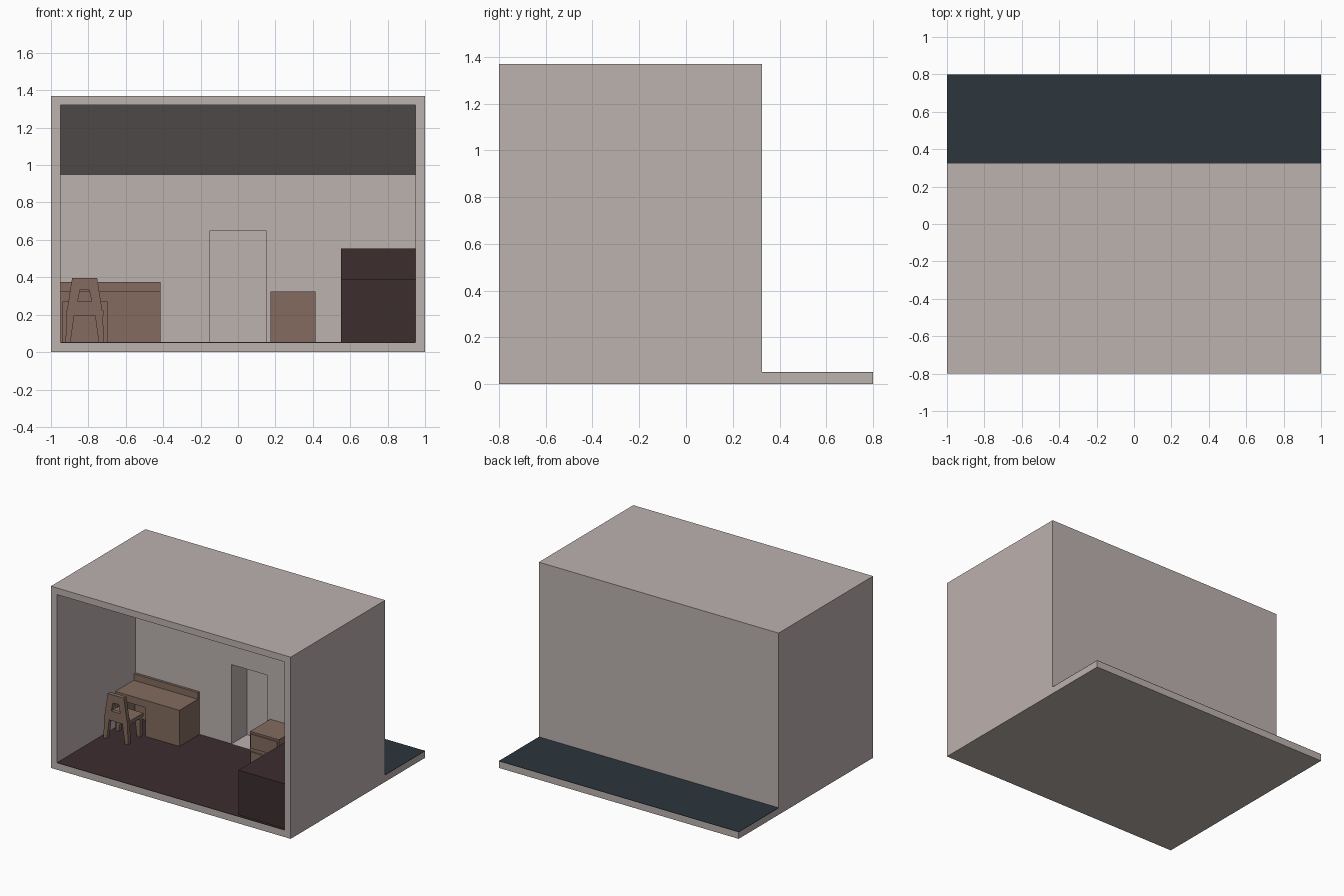
import bpy
import bmesh

if "Cube" in bpy.data.objects:
    bpy.data.objects.remove(bpy.data.objects["Cube"], do_unlink=True)


def material(name, srgb):
    rgba = [((c / 255 + 0.055) / 1.055) ** 2.4 for c in srgb] + [1.0]
    m = bpy.data.materials.new(name)
    m.use_nodes = True
    m.diffuse_color = rgba
    m.node_tree.nodes["Principled BSDF"].inputs["Base Color"].default_value = rgba
    return m


plaster = material("warm grey plaster", (188, 178, 175))
wood = material("brown wood", (131, 107, 95))
maroon = material("dark maroon", (60, 45, 47))
slate = material("dark slate blue", (45, 54, 60))


def prism(name, outline, axis, lo, hi, mat):
    """Extrude a yz outline along x, or an xz outline along y."""
    bm = bmesh.new()
    place = (lambda p, t: (t, *p)) if axis == "x" else (lambda p, t: (p[0], t, p[1]))
    face = bm.faces.new([bm.verts.new(place(p, lo)) for p in outline])
    grown = bmesh.ops.extrude_face_region(bm, geom=[face])["geom"]
    shift = (hi - lo, 0, 0) if axis == "x" else (0, hi - lo, 0)
    bmesh.ops.translate(bm, vec=shift,
                        verts=[v for v in grown if isinstance(v, bmesh.types.BMVert)])
    bmesh.ops.recalc_face_normals(bm, faces=bm.faces)
    mesh = bpy.data.meshes.new(name)
    bm.to_mesh(mesh)
    bm.free()
    mesh.materials.append(mat)
    obj = bpy.data.objects.new(name, mesh)
    bpy.context.collection.objects.link(obj)
    return obj


def box(name, x, y, z, mat):
    outline = [(x[0], z[0]), (x[1], z[0]), (x[1], z[1]), (x[0], z[1])]
    return prism(name, outline, "y", y[0], y[1], mat)


def cut(obj, cutter):
    """Subtract the cutter, then discard it."""
    mod = obj.modifiers.new("cut", "BOOLEAN")
    mod.operation = "DIFFERENCE"
    mod.solver = "EXACT"
    mod.object = cutter
    bpy.context.view_layer.objects.active = obj
    bpy.ops.object.modifier_apply(modifier=mod.name)
    bpy.data.objects.remove(cutter, do_unlink=True)


FLOOR = 0.05
FRONT, WALL, BACK, END = -0.8, 0.134, 0.325, 0.8

# Room shell: L-shaped side profile, hollowed under a sloping ceiling
shell = prism("room_shell", [(FRONT, 0), (END, 0), (END, FLOOR), (BACK, FLOOR),
                             (BACK, 1.37), (FRONT, 1.37)], "x", -1, 1, plaster)
cut(shell, prism("room_cutter", [(FRONT - 0.1, FLOOR), (WALL, FLOOR), (WALL, 0.95),
                                 (-0.53, 1.32), (FRONT - 0.1, 1.32)],
                 "x", -0.95, 0.95, plaster))
cut(shell, box("door_cutter", (-0.15, 0.15), (0, BACK - 0.005), (FLOOR, 0.65), plaster))

# Floor coverings
box("carpet", (-0.95, 0.95), (FRONT, WALL), (FLOOR, FLOOR + 0.003), maroon)
box("rear_floor", (-1, 1), (BACK, END), (FLOOR, FLOOR + 0.003), slate)

# Desk with knee space and a back board
desk = box("desk", (-0.95, -0.415), (-0.105, WALL), (FLOOR, 0.325), wood)
cut(desk, box("knee_cutter", (-0.935, -0.7), (-0.2, 0.11), (0, 0.27), wood))
box("desk_back_board", (-0.95, -0.415), (0.115, WALL), (0.325, 0.375), wood)

# Chair: the outlines are given from its centre line and mirrored
CHAIR_X = -0.82


def mirrored(half):
    right = [(CHAIR_X + x, z) for x, z in half]
    left = [(CHAIR_X - x, z) for x, z in reversed(half)]
    return right + left


legs = [(0.055, 0.2), (0.076, FLOOR), (0.102, FLOOR)]
chair_back = prism("chair_back_and_rear_legs",
                   mirrored(legs + [(0.098, 0.2), (0.067, 0.395)]),
                   "y", -0.285, -0.255, wood)
cut(chair_back, prism("handle_cutter", mirrored([(0.037, 0.27), (0.024, 0.335)]),
                      "y", -0.4, -0.1, wood))
prism("chair_front_legs", mirrored(legs + [(0.098, 0.2)]), "y", -0.14, -0.11, wood)
box("chair_seat", (CHAIR_X - 0.1, CHAIR_X + 0.1), (-0.28, -0.1), (0.195, 0.222), wood)

# Bedside cabinet with two drawers
box("cabinet", (0.175, 0.415), (-0.105, WALL), (FLOOR, 0.325), wood)
for name, z in (("lower_drawer", (0.064, 0.176)), ("upper_drawer", (0.203, 0.31))):
    box(name, (0.184, 0.404), (-0.113, -0.105), z, wood)

# Bed and headboard
box("bed", (0.55, 0.95), (-0.78, 0.09), (FLOOR, 0.39), maroon)
box("headboard", (0.55, 0.95), (0.09, WALL), (FLOOR, 0.555), maroon)
